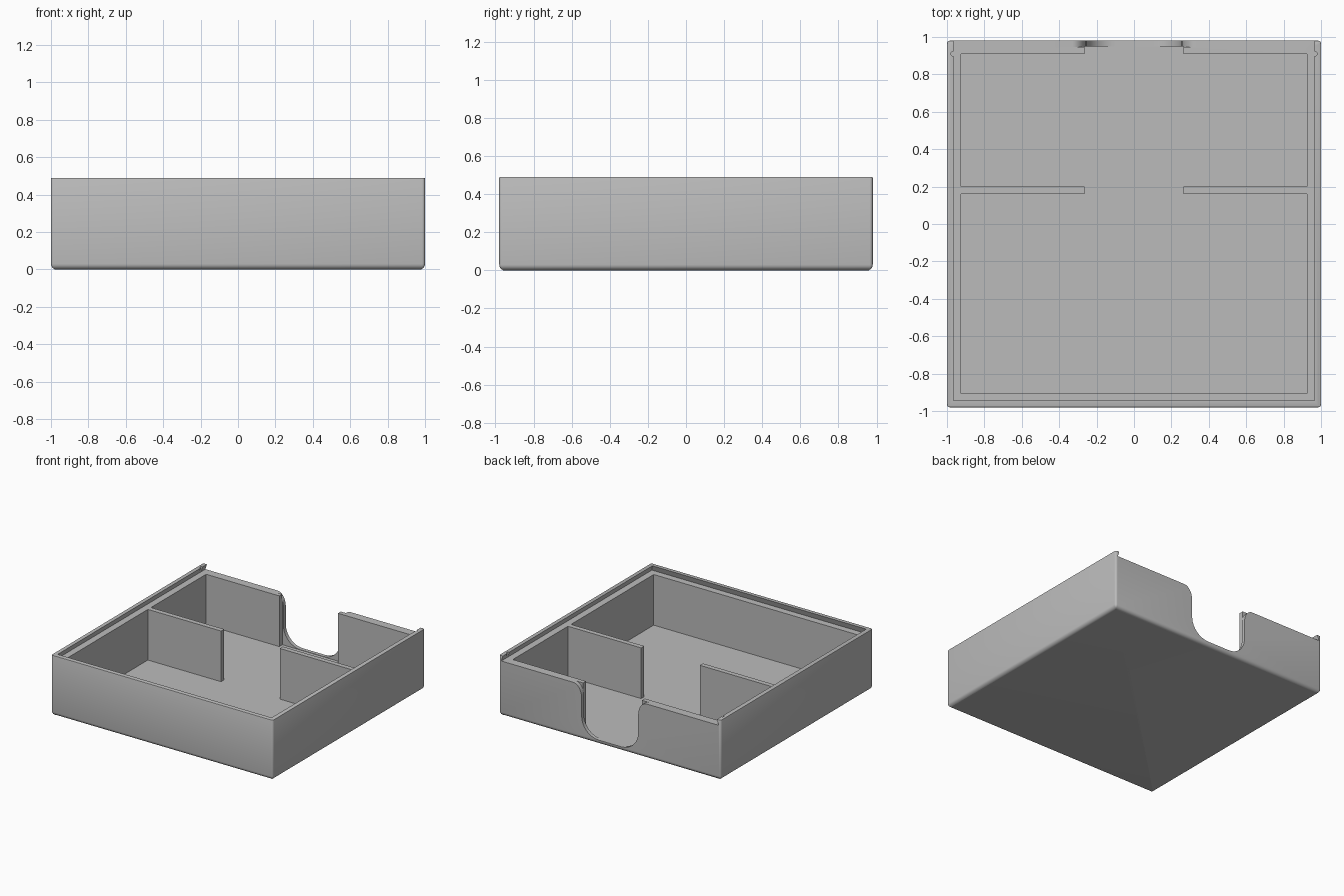
import bpy, bmesh, math
from mathutils import Vector

cube = bpy.data.objects.get("Cube")
if cube:
    bpy.data.objects.remove(cube, do_unlink=True)

HALF_X, HALF_Y, HEIGHT = 1.0, 0.98, 0.49
FLOOR, LEDGE = 0.032, 0.445

grey = bpy.data.materials.new("plain grey")
grey.use_nodes = True
colour = (0.5, 0.5, 0.5, 1)
grey.diffuse_color = colour
grey.node_tree.nodes["Principled BSDF"].inputs["Base Color"].default_value = colour


def make_object(name, bm):
    bmesh.ops.recalc_face_normals(bm, faces=bm.faces)
    mesh = bpy.data.meshes.new(name)
    bm.to_mesh(mesh)
    bm.free()
    mesh.materials.append(grey)
    obj = bpy.data.objects.new(name, mesh)
    bpy.context.collection.objects.link(obj)
    return obj


def prism(name, points, offset):
    """Extrude a closed outline of 3D points along an offset."""
    bm = bmesh.new()
    face = bm.faces.new([bm.verts.new(p) for p in points])
    out = bmesh.ops.extrude_face_region(bm, geom=[face])
    verts = [v for v in out["geom"] if isinstance(v, bmesh.types.BMVert)]
    bmesh.ops.translate(bm, verts=verts, vec=Vector(offset))
    return make_object(name, bm)


def mirrored(half):
    return half + [(-x, y) for x, y in reversed(half)]


def arc(cx, cz, rx, rz, start, end, steps=12):
    angles = [math.radians(start + (end - start) * i / steps) for i in range(steps + 1)]
    return [(cx + rx * math.cos(a), cz + rz * math.sin(a)) for a in angles]


def cut(target, cutter):
    cutter.hide_render = True
    mod = target.modifiers.new("cut", "BOOLEAN")
    mod.operation, mod.solver, mod.object = "DIFFERENCE", "EXACT", cutter
    bpy.context.view_layer.objects.active = target
    bpy.ops.object.modifier_apply(modifier=mod.name)
    bpy.data.objects.remove(cutter, do_unlink=True)


# Outer block with rounded corners and underside
bm = bmesh.new()
bmesh.ops.create_cube(bm, size=1)
for v in bm.verts:
    v.co = (v.co.x * 2 * HALF_X, v.co.y * 2 * HALF_Y, (v.co.z + 0.5) * HEIGHT)


def round_edges(test, radius, segments):
    edges = [e for e in bm.edges if test(*(v.co.z for v in e.verts))]
    bmesh.ops.bevel(bm, geom=edges, offset=radius, segments=segments,
                    profile=0.5, affect="EDGES")


round_edges(lambda a, b: abs(a - b) > 0.1, 0.016, 4)
round_edges(lambda a, b: max(a, b) < 0.001, 0.03, 6)
round_edges(lambda a, b: min(a, b) > HEIGHT - 0.001, 0.005, 2)
box = make_object("box_tray", bm)

# Compartments, leaving two half dividers and a thinned finger area
room = [(0.925, -0.905), (0.925, 0.16), (0.265, 0.16), (0.265, 0.2),
        (0.925, 0.2), (0.925, 0.91), (0.265, 0.91), (0.265, 0.95)]
cut(box, prism("compartment_cutter", [(x, y, FLOOR) for x, y in mirrored(room)], (0, 0, 1)))

# Undercut slot for a sliding lid, open at the back
bm = bmesh.new()
rings = []
for z, x, front in ((LEDGE, 0.98, -0.96), (HEIGHT + 0.003, 0.964, -0.944)):
    rings.append([bm.verts.new(p) for p in
                  ((-x, front, z), (x, front, z), (x, 1.2, z), (-x, 1.2, z))])
low, high = rings
bm.faces.new(low)
bm.faces.new(high)
for i in range(4):
    j = (i + 1) % 4
    bm.faces.new((low[i], low[j], high[j], high[i]))
cut(box, make_object("lid_slot_cutter", bm))

# Finger notch in the back wall, flared at the top and rounded below
notch = [(0.33, 0.6)] + arc(0.33, 0.335, 0.075, 0.11, 90, 180)
notch += arc(0.1, 0.19, 0.155, 0.155, 0, -90)
cut(box, prism("notch_cutter", [(x, 0.947, z) for x, z in mirrored(notch)], (0, 0.3, 0)))

# Small lid catches in the side rails
for side in (-1, 1):
    ring = [(side * 0.966 + x, 0.91 + y, LEDGE + 0.004) for x, y in arc(0, 0, 0.013, 0.013, 0, 345, 23)]
    cut(box, prism("catch_cutter", ring, (0, 0, 0.2)))

bpy.ops.object.select_all(action="DESELECT")
box.select_set(True)
bpy.context.view_layer.objects.active = box
bpy.ops.object.shade_smooth_by_angle(angle=math.radians(30))
